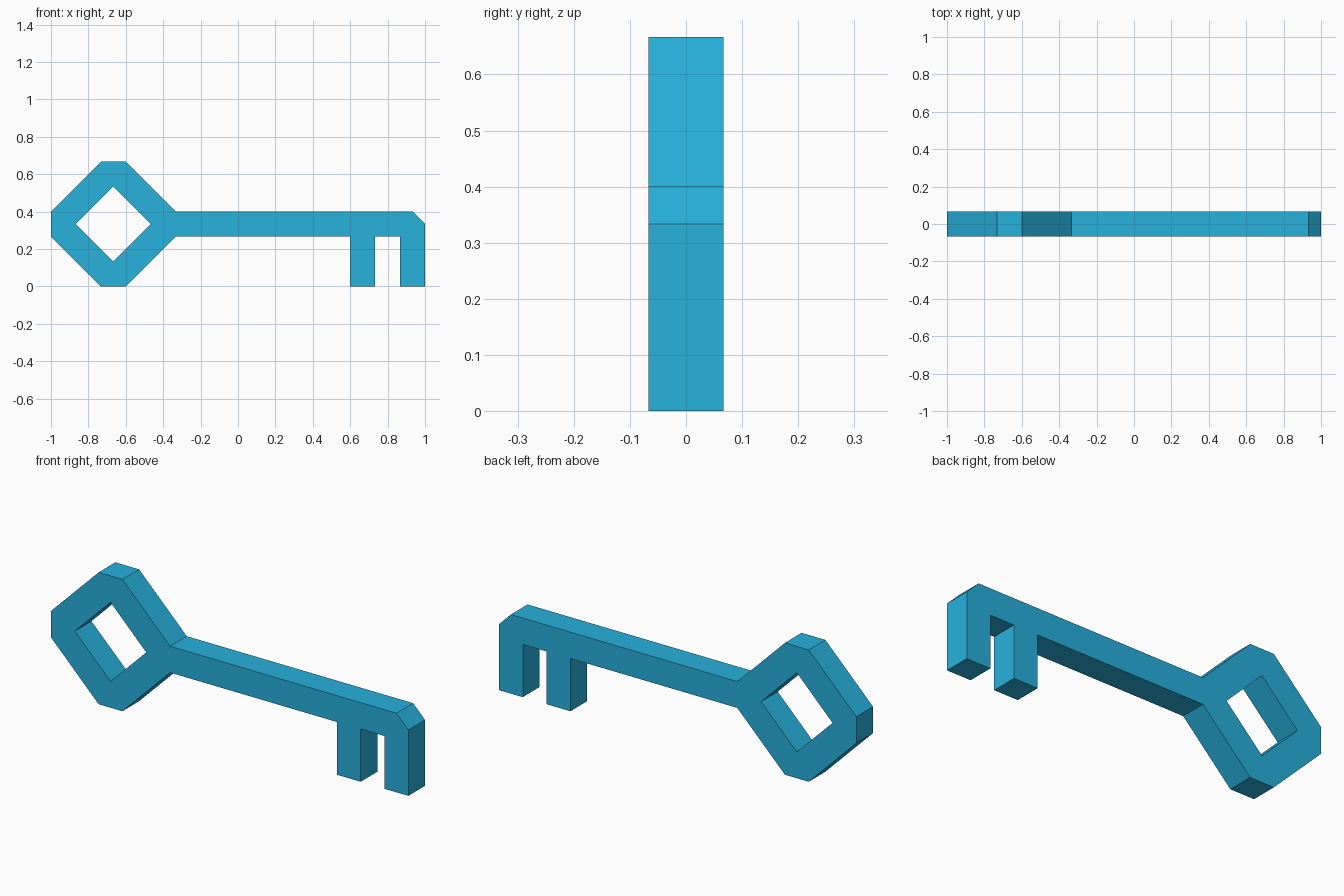
import bpy, bmesh
from mathutils import Vector

cube = bpy.data.objects.get("Cube")
if cube:
    bpy.data.objects.remove(cube, do_unlink=True)

U = 1 / 15           # design grid unit
HALF_DEPTH = U

blue = bpy.data.materials.new("bright_blue")
blue.use_nodes = True
colour = (0.02, 0.44, 0.72, 1)
blue.diffuse_color = colour
bsdf = next(n for n in blue.node_tree.nodes if n.type == 'BSDF_PRINCIPLED')
bsdf.inputs["Base Color"].default_value = colour


def plate(name, loops, mat):
    """Fill closed x-z loops (inner loops become holes) and extrude along y."""
    bm = bmesh.new()
    edges = []
    for loop in loops:
        vs = [bm.verts.new((x * U, -HALF_DEPTH, z * U)) for x, z in loop]
        edges += [bm.edges.new((a, b)) for a, b in zip(vs, vs[1:] + vs[:1])]
    bmesh.ops.triangle_fill(bm, edges=edges, use_beauty=True)
    out = bmesh.ops.extrude_face_region(bm, geom=bm.faces[:])
    moved = [v for v in out["geom"] if isinstance(v, bmesh.types.BMVert)]
    bmesh.ops.translate(bm, verts=moved, vec=Vector((0, 2 * HALF_DEPTH, 0)))
    bmesh.ops.recalc_face_normals(bm, faces=bm.faces[:])
    mesh = bpy.data.meshes.new(name)
    bm.to_mesh(mesh)
    bm.free()
    mesh.materials.append(mat)
    obj = bpy.data.objects.new(name, mesh)
    bpy.context.collection.objects.link(obj)
    return obj


# Diamond bow with clipped corners, clockwise from its lower shaft joint
bow = [(-5, 4), (-9, 0), (-11, 0), (-15, 4), (-15, 6), (-11, 10), (-9, 10), (-5, 6)]
# Shaft top, chamfered tip and two teeth
blade = [(14, 6), (15, 5), (15, 0), (13, 0), (13, 4),
         (11, 4), (11, 0), (9, 0), (9, 4)]
# Diamond opening in the bow
opening = [(-13, 5), (-10, 8), (-7, 5), (-10, 2)]

plate("key", [bow + blade, opening], blue)
